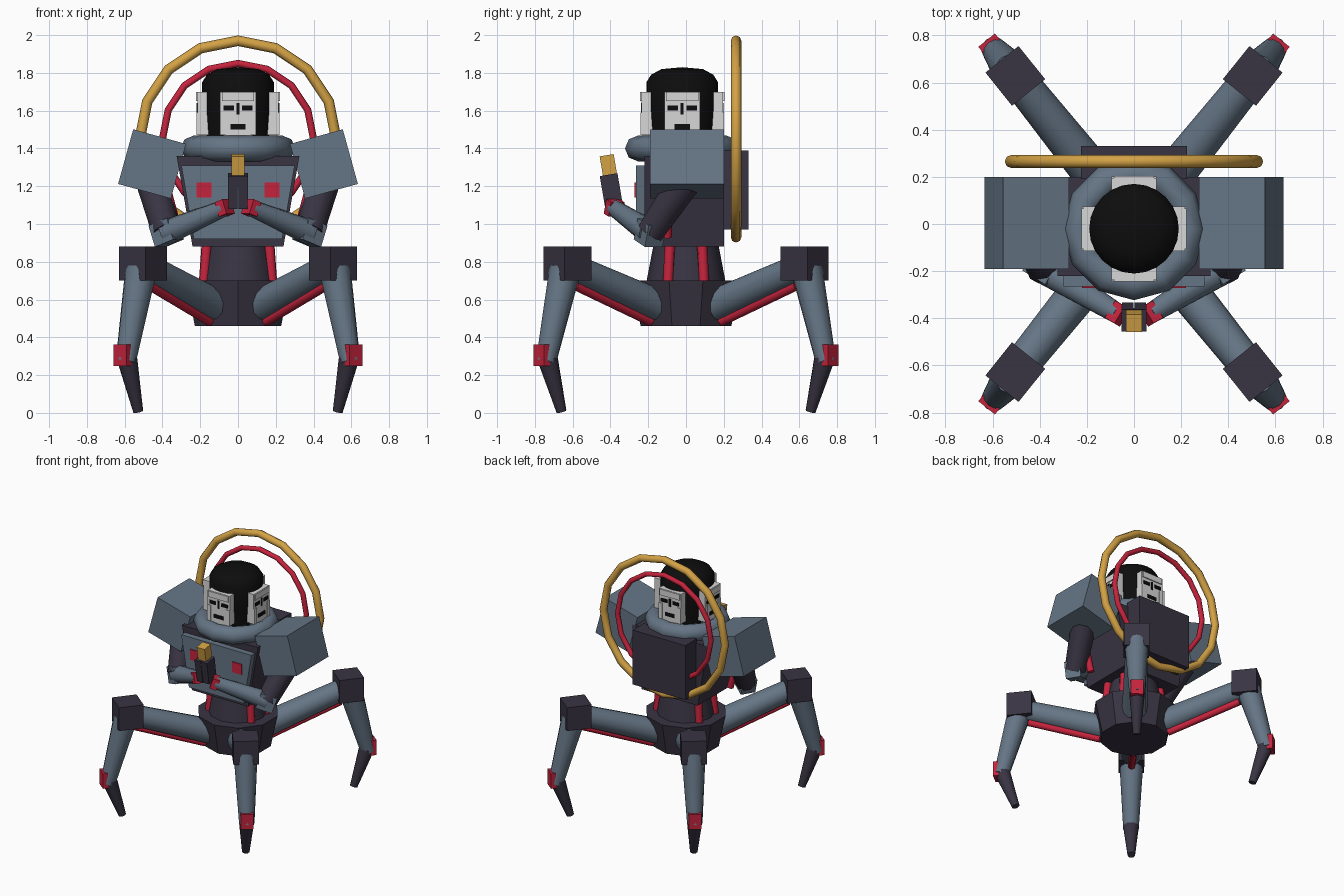
import bpy, bmesh, math
from mathutils import Matrix, Vector

if "Cube" in bpy.data.objects:
    bpy.data.objects.remove(bpy.data.objects["Cube"], do_unlink=True)


def material(name, rgb):
    m = bpy.data.materials.new(name)
    m.use_nodes = True
    col = (*rgb, 1)
    m.diffuse_color = col
    bsdf = next(n for n in m.node_tree.nodes if n.type == 'BSDF_PRINCIPLED')
    bsdf.inputs["Base Color"].default_value = col
    return m


SLATE = material("slate_blue", (0.13, 0.178, 0.235))
DARK = material("dark_violet", (0.040, 0.034, 0.055))
RED = material("crimson", (0.56, 0.017, 0.046))
GOLD = material("gold", (0.65, 0.36, 0.06))
WHITE = material("mask_white", (0.68, 0.68, 0.68))
BLACK = material("hair_black", (0.004, 0.004, 0.004))
smooth = []


def finish(name, bm, mat, is_smooth=False):
    bmesh.ops.recalc_face_normals(bm, faces=bm.faces)
    me = bpy.data.meshes.new(name)
    bm.to_mesh(me)
    bm.free()
    me.materials.append(mat)
    ob = bpy.data.objects.new(name, me)
    bpy.context.collection.objects.link(ob)
    if is_smooth:
        smooth.append(ob)
    return ob


def box(name, size, loc, mat, rot=Matrix(), taper=1.0):
    """Box whose bottom is scaled sideways by taper."""
    bm = bmesh.new()
    bmesh.ops.create_cube(bm, size=1)
    for v in bm.verts:
        if v.co.z < 0:
            v.co.x *= taper
    bm.transform(Matrix.Translation(loc) @ rot @ Matrix.Diagonal((*size, 1)))
    return finish(name, bm, mat)


def rod(name, a, b, r1, r2, mat, sides=12, is_smooth=True):
    """Tapered rod from a (radius r1) to b (radius r2)."""
    a, b = Vector(a), Vector(b)
    d = b - a
    bm = bmesh.new()
    bmesh.ops.create_cone(bm, cap_ends=True, segments=sides, radius1=r1, radius2=r2, depth=d.length)
    bm.transform(Matrix.Translation((a + b) / 2) @ d.to_track_quat('Z', 'Y').to_matrix().to_4x4())
    return finish(name, bm, mat, is_smooth)


def lathe(name, profile, loc, mat, sides, closed=False, rot=Matrix()):
    """Spin (radius, height) points around the vertical axis."""
    bm = bmesh.new()
    verts = [bm.verts.new((r, 0, z)) for r, z in profile]
    pairs = list(zip(verts, verts[1:])) + ([(verts[-1], verts[0])] if closed else [])
    edges = [bm.edges.new(p) for p in pairs]
    bmesh.ops.spin(bm, geom=verts + edges, axis=(0, 0, 1), cent=(0, 0, 0),
                   angle=math.tau, steps=sides, use_duplicate=False)
    bmesh.ops.remove_doubles(bm, verts=bm.verts, dist=0.0005)
    bm.transform(Matrix.Translation(loc) @ rot)
    return finish(name, bm, mat, True)


def ring(name, major, minor, loc, mat, sides, rot=Matrix(), tube=8):
    prof = [(major + minor * math.cos(math.tau * i / tube),
             minor * math.sin(math.tau * i / tube)) for i in range(tube)]
    return lathe(name, prof, loc, mat, sides, True, rot)


# Pelvis, waist and waist pipes
rod("pelvis", (0, 0, 0.46), (0, 0, 0.70), 0.24, 0.29, DARK, 10, False)
rod("waist", (0, 0, 0.69), (0, 0, 0.90), 0.21, 0.17, DARK, 12)
for sx in (-1, 1):
    for sy in (-1, 1):
        rod("waist_pipe", (sx * 0.18, sy * 0.095, 0.69), (sx * 0.165, sy * 0.085, 0.9),
            0.028, 0.028, RED, 8)

# Torso, chest plate, backpack
box("torso", (0.65, 0.42, 0.48), (0, -0.01, 1.12), DARK, taper=0.74)
box("chest_plate", (0.60, 0.07, 0.39), (0, -0.23, 1.115), SLATE, taper=0.78)
box("backpack", (0.45, 0.14, 0.42), (0, 0.26, 1.18), DARK)
for sx in (-1, 1):
    box("chest_light", (0.08, 0.01, 0.08), (sx * 0.18, -0.267, 1.18), RED)

# Collar
ring("collar", 0.235, 0.068, (0, -0.02, 1.40), SLATE, 12)
rod("neck_base", (0, -0.02, 1.34), (0, -0.02, 1.44), 0.23, 0.23, SLATE, 12)

# Halo rings
upright = Matrix.Rotation(math.pi / 2, 4, 'X')
ring("outer_halo", 0.52, 0.028, (0, 0.265, 1.45), GOLD, 16, upright)
ring("inner_halo", 0.40, 0.019, (0, 0.265, 1.45), RED, 16, upright)

# Head with a mask on each of the four sides
lathe("hair", [(0, 1.42), (0.18, 1.42), (0.19, 1.60), (0.19, 1.75), (0.165, 1.79),
               (0.11, 1.82), (0, 1.83)], (0, -0.02, 0), BLACK, 24)
for i, side in enumerate(("front", "left", "back", "right")):
    turn = Matrix.Rotation(i * math.pi / 2, 4, 'Z')

    def face_part(part, size, x, y, z, mat, taper=1.0):
        loc = turn @ Vector((x, y, z)) + Vector((0, -0.02, 0))
        box(side + "_" + part, size, loc, mat, turn, taper)

    face_part("mask", (0.19, 0.06, 0.23), 0, -0.185, 1.585, WHITE)
    face_part("chin", (0.16, 0.05, 0.03), 0, -0.185, 1.46, WHITE, 0.85)
    face_part("brow", (0.17, 0.012, 0.045), 0, -0.217, 1.675, WHITE)
    face_part("nose", (0.016, 0.009, 0.06), 0, -0.215, 1.61, BLACK)
    face_part("mouth", (0.08, 0.009, 0.027), 0, -0.215, 1.515, BLACK)
    for sx in (-1, 1):
        face_part("eye", (0.055, 0.009, 0.026), sx * 0.05, -0.215, 1.615, BLACK)
        face_part("cheek", (0.03, 0.012, 0.12), sx * 0.08, -0.215, 1.53, WHITE)

# Arms with hands joined in front
tilt = Matrix.Rotation(0.17, 4, 'X')
for sx, side in ((-1, "right"), (1, "left")):
    box(side + "_shoulder_pad", (0.29, 0.39, 0.30), (sx * 0.455, 0.005, 1.318), SLATE,
        Matrix.Rotation(-sx * 0.27, 4, 'Y'))
    elbow = Vector((sx * 0.38, -0.19, 0.955))
    wrist = Vector((sx * 0.07, -0.38, 1.085))
    rod(side + "_upper_arm", (sx * 0.45, -0.01, 1.22), elbow, 0.09, 0.075, DARK, 10)
    rod(side + "_arm_cable", (sx * 0.37, -0.10, 1.15), (sx * 0.31, -0.10, 0.93), 0.025, 0.025, RED, 8)
    aim = (wrist - elbow).to_track_quat('X', 'Z').to_matrix().to_4x4()
    box(side + "_elbow", (0.12, 0.11, 0.12), elbow, SLATE, aim)
    rod(side + "_forearm", elbow, wrist, 0.068, 0.045, SLATE, 10)
    box(side + "_cuff", (0.05, 0.085, 0.08), wrist, RED, aim)
    box(side + "_hand", (0.053, 0.095, 0.175), (sx * 0.027, -0.395, 1.175), DARK, tilt, 0.9)
box("held_token", (0.068, 0.075, 0.12), (0, -0.41, 1.305), GOLD, tilt)

# Four legs laid out radially
ANGLE = math.atan2(0.63, 0.505)
for sx in (-1, 1):
    for sy in (-1, 1):
        az = math.atan2(sy * math.sin(ANGLE), sx * math.cos(ANGLE))
        turn = Matrix.Rotation(az, 4, 'Z')
        name = ("front_" if sy < 0 else "back_") + ("left_" if sx > 0 else "right_")

        def at(r, z):
            return turn @ Vector((r, 0, z))

        rod(name + "thigh", at(0.19, 0.565), at(0.80, 0.78), 0.09, 0.075, SLATE)
        rod(name + "thigh_pipe", at(0.24, 0.485), at(0.75, 0.675), 0.027, 0.027, RED, 8)
        box(name + "knee", (0.18, 0.18, 0.18), at(0.805, 0.79), DARK, turn)
        rod(name + "shin", at(0.82, 0.76), at(0.95, 0.27), 0.085, 0.054, SLATE)
        box(name + "ankle_guard", (0.04, 0.09, 0.115), at(0.979, 0.305), RED, turn)
        rod(name + "foot", at(0.94, 0.29), at(0.845, 0.008), 0.055, 0.027, DARK)

# Smooth shading on the round parts
bpy.ops.object.select_all(action='DESELECT')
for ob in smooth:
    ob.select_set(True)
bpy.context.view_layer.objects.active = smooth[0]
bpy.ops.object.shade_smooth_by_angle(angle=math.radians(50))
